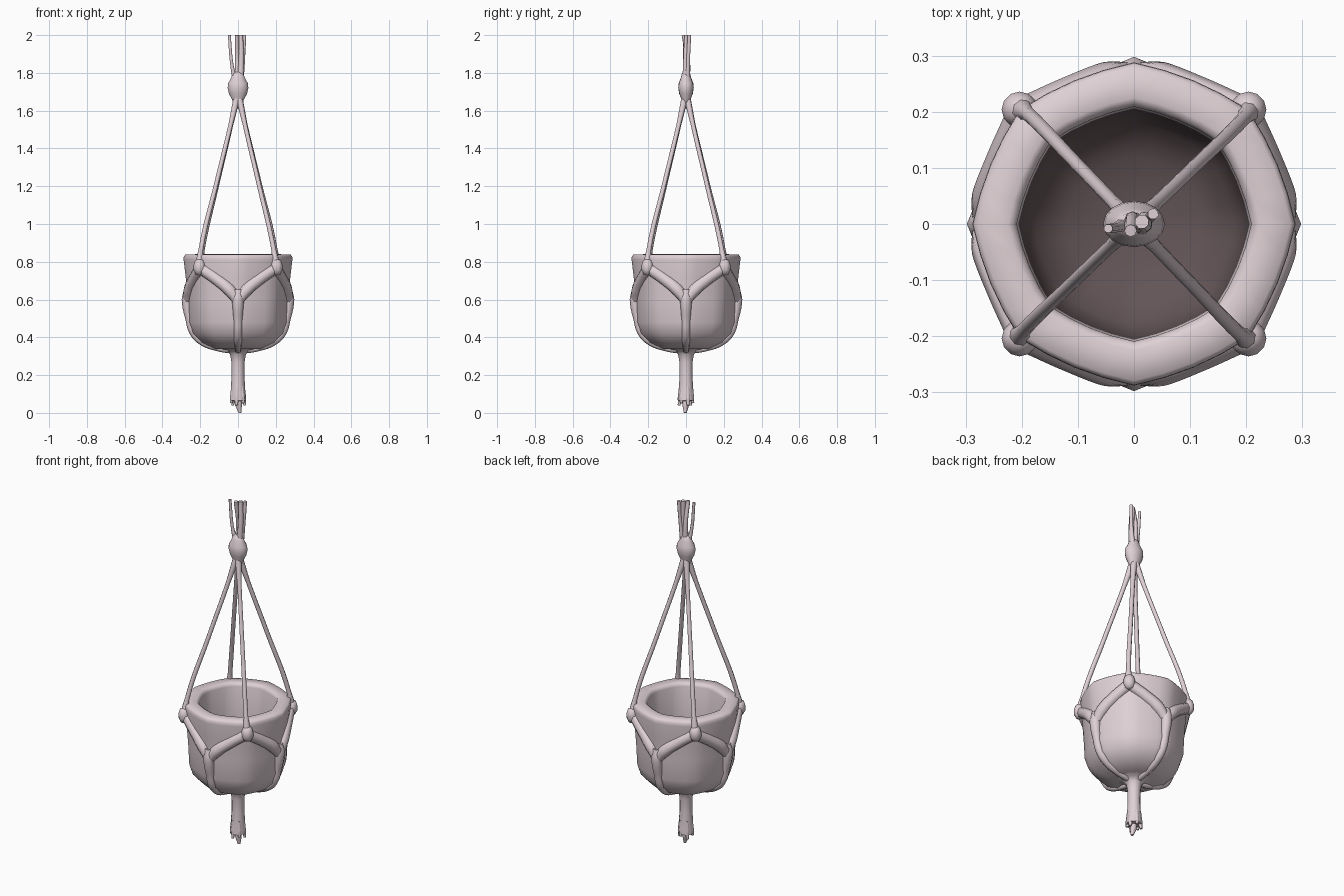
import bpy, bmesh, math

if "Cube" in bpy.data.objects:
    bpy.data.objects.remove(bpy.data.objects["Cube"])


def material(name, colour):
    m = bpy.data.materials.new(name)
    m.diffuse_color = (*colour, 1)
    m.use_nodes = True
    m.node_tree.nodes["Principled BSDF"].inputs["Base Color"].default_value = m.diffuse_color
    return m


mat = material("pale mauve clay", (0.74, 0.635, 0.665))
dark = material("dark brown interior", (0.125, 0.09, 0.095))


def finish(ob, angle=40):
    bpy.ops.object.select_all(action='DESELECT')
    ob.select_set(True)
    bpy.context.view_layer.objects.active = ob
    ob.data.materials.clear()
    ob.data.materials.append(mat)
    bpy.ops.object.shade_smooth_by_angle(angle=math.radians(angle))


def lathe(name, profile, seg=16, sx=1.0, sy=1.0, octagon=False, angle=40):
    """Revolve (radius, z) points; r = 0 closes to a pole."""
    bm = bmesh.new()
    rings = []
    for r, z in profile:
        if r == 0:
            rings.append([bm.verts.new((0, 0, z))])
            continue
        ring = []
        for i in range(seg):
            a = 2 * math.pi * i / seg
            k = 1.0
            if octagon:  # corners on the axes and diagonals
                d = (a % (math.pi / 4)) - math.pi / 8
                k = 0.5 + 0.5 * math.cos(math.pi / 8) / math.cos(d)
            ring.append(bm.verts.new((r * k * sx * math.cos(a), r * k * sy * math.sin(a), z)))
        rings.append(ring)
    for a, b in zip(rings, rings[1:]):
        for i in range(seg):
            j = (i + 1) % seg
            if len(a) == 1:
                bm.faces.new((a[0], b[i], b[j]))
            elif len(b) == 1:
                bm.faces.new((a[i], a[j], b[0]))
            else:
                bm.faces.new((a[i], a[j], b[j], b[i]))
    bmesh.ops.recalc_face_normals(bm, faces=bm.faces)
    me = bpy.data.meshes.new(name)
    bm.to_mesh(me)
    bm.free()
    ob = bpy.data.objects.new(name, me)
    bpy.context.collection.objects.link(ob)
    finish(ob, angle)
    return ob


def cord(name, pts):
    """Smooth tube through (x, y, z, radius) points."""
    cu = bpy.data.curves.new(name, 'CURVE')
    cu.dimensions = '3D'
    cu.bevel_depth = 1.0
    cu.bevel_resolution = 2
    cu.resolution_u = 6
    cu.use_fill_caps = True
    sp = cu.splines.new('BEZIER')
    sp.bezier_points.add(len(pts) - 1)
    for bp, p in zip(sp.bezier_points, pts):
        bp.co = p[:3]
        bp.radius = p[3]
        bp.handle_left_type = bp.handle_right_type = 'AUTO'
    ob = bpy.data.objects.new(name, cu)
    bpy.context.collection.objects.link(ob)
    bpy.ops.object.select_all(action='DESELECT')
    ob.select_set(True)
    bpy.context.view_layer.objects.active = ob
    bpy.ops.object.convert(target='MESH')
    finish(bpy.context.object, 60)


def turn(pts, q):
    """Rotate cord points by q quarter turns around z."""
    c, s = round(math.cos(q * math.pi / 2)), round(math.sin(q * math.pi / 2))
    return [(c * x - s * y, s * x + c * y, z, r) for x, y, z, r in pts]


# Pot: outer wall, thick rim and hollow inside
pot = lathe("pot", [(0, .337), (.12, .337), (.195, .372), (.242, .42), (.262, .48), (.268, .6),
                    (.277, .72), (.288, .81), (.287, .828), (.279, .838), (.225, .84), (.214, .834),
                    (.209, .82), (.206, .62), (.203, .5), (.18, .43), (.12, .39), (0, .375)],
            seg=32, octagon=True, angle=60)

# Dark lower interior: deep faces that point inward or upward
pot.data.materials.append(dark)
for p in pot.data.polygons:
    c, n = p.center, p.normal
    if c.z < .6 and (n.z > .5 or c.x * n.x + c.y * n.y < 0):
        p.material_index = 1

for q in range(4):
    # Hanging cord from the rim corner to the top knot
    cord(f"hanging_cord_{q}", turn([(.203, -.205, .77, .024), (.190, -.197, .86, .013),
                                    (.108, -.113, 1.22, .012), (.038, -.040, 1.52, .012),
                                    (.008, -.008, 1.66, .018)], q))
    # Corner knot
    knot = lathe(f"corner_knot_{q}", [(0, -.042), (.02, -.036), (.031, -.015), (.032, .01),
                                      (.024, .035), (0, .05)], seg=12, angle=70)
    x, y, _, _ = turn([(.204, -.204, 0, 0)], q)[0]
    knot.location = (x, y, .77)
    # Two draped arms joining in a Y on each side
    for side in (-1, 1):
        cord(f"sling_arm_{q}_{side}", turn([(side * .195, -.195, .765, .032),
                                            (side * .11, -.232, .705, .033),
                                            (side * .045, -.256, .65, .034),
                                            (0, -.264, .59, .026)], q))
    # Stem of the Y, running under the pot
    cord(f"sling_stem_{q}", turn([(0, -.258, .65, .028), (0, -.266, .6, .032), (0, -.255, .5, .024),
                                  (0, -.23, .42, .023), (0, -.182, .375, .022),
                                  (0, -.11, .345, .018), (0, -.02, .328, .016)], q))

# Top gathering knot
lathe("top_knot", [(0, 1.61), (.018, 1.62), (.03, 1.655), (.048, 1.69), (.055, 1.72), (.052, 1.745),
                   (.036, 1.775), (.028, 1.80), (0, 1.81)], seg=16, sy=.75, angle=60)

# Loose strands above the knot
for i, pts in enumerate([
        [(-.015, 0, 1.76, .014), (-.032, -.006, 1.84, .009), (-.046, -.008, 2.0, .008)],
        [(.0, .004, 1.76, .018), (-.004, .008, 1.88, .012), (-.006, -.012, 2.0, .011)],
        [(.012, -.002, 1.76, .018), (.018, .0, 1.88, .015), (.014, .004, 2.0, .013)],
        [(.015, .006, 1.76, .016), (.028, .012, 1.88, .010), (.034, .018, 2.0, .010)]]):
    cord(f"top_strand_{i}", pts)

# Tassel below the pot, flaring at both ends
lathe("tassel", [(.115, .342), (.06, .332), (.042, .31), (.035, .27), (.034, .2), (.038, .12),
                 (.043, .065), (0, .06)], seg=12, angle=60)
for i in range(6):
    a = i * math.pi / 3 + .3
    c, s = math.cos(a), math.sin(a)
    cord(f"tassel_end_{i}", [(.026 * c, .026 * s, .14, .012), (.032 * c, .032 * s, .08, .013),
                             (.038 * c, .038 * s, .04 + .012 * (i % 2), .007)])
cord("tassel_centre", [(0, 0, .12, .022), (.004, -.002, .04, .018), (.010, -.004, 0, .008)])
